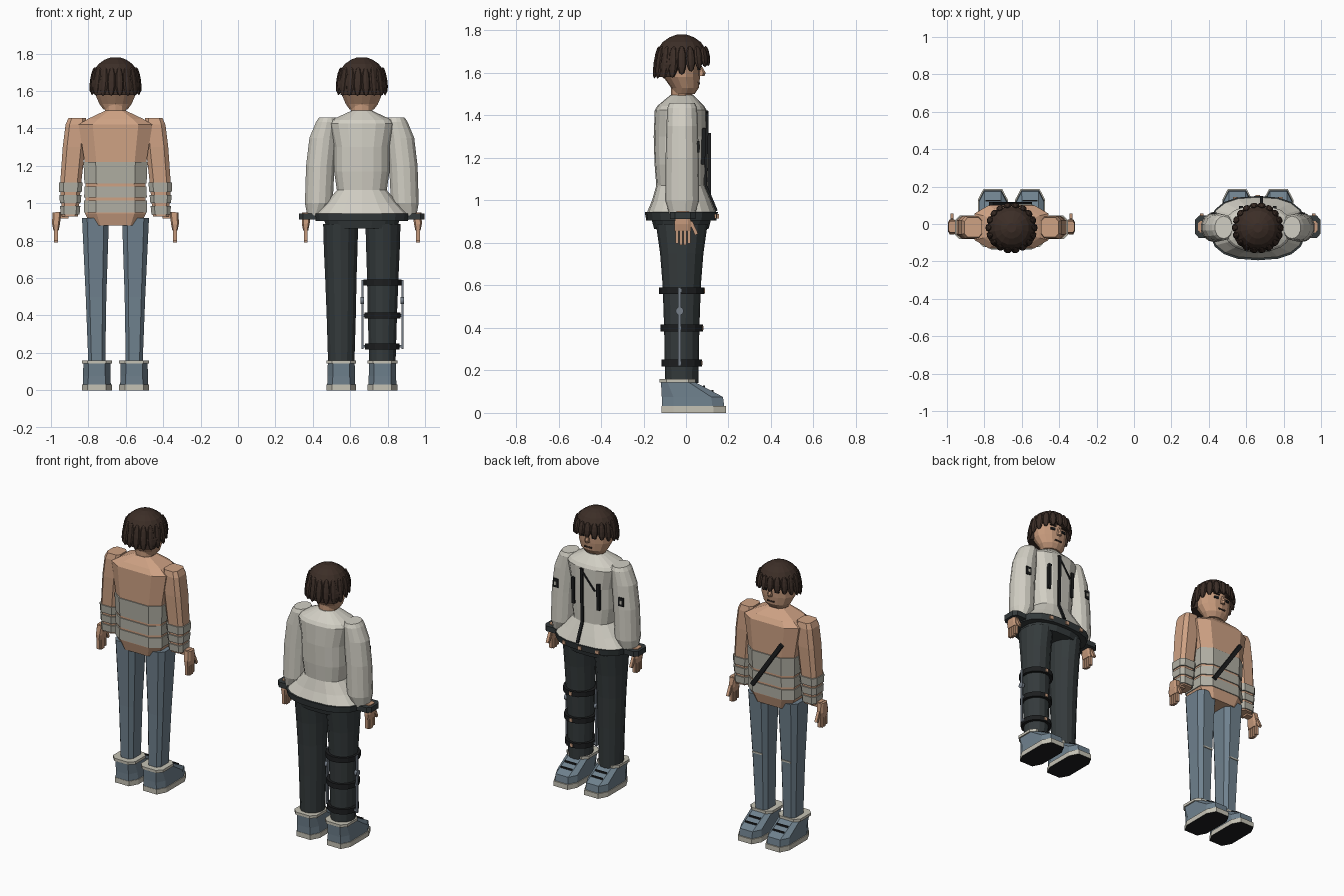
import bpy, bmesh, math
from mathutils import Matrix, Vector

if "Cube" in bpy.data.objects:
    bpy.data.objects.remove(bpy.data.objects["Cube"])


def material(name, r, g, b):
    m = bpy.data.materials.new(name)
    m.use_nodes = True
    m.diffuse_color = (r, g, b, 1)
    m.node_tree.nodes["Principled BSDF"].inputs["Base Color"].default_value = (r, g, b, 1)
    return m


SKIN = material("skin", .56, .32, .20)
HAIR = material("dark_brown_hair", .045, .027, .02)
KNIT = material("peach_knit", .62, .36, .23)
GREY = material("warm_grey_stripe", .44, .43, .37)
COAT = material("off_white_cloth", .64, .62, .55)
DENIM = material("blue_grey_denim", .16, .22, .27)
DARK = material("charcoal_cloth", .035, .043, .045)
BLACK = material("black_rubber", .012, .013, .014)
CREAM = material("cream_trim", .56, .54, .46)
METAL = material("grey_metal", .18, .21, .25)

origin = Vector((0, 0, 0))  # where the current figure stands
prefix = ""


def finish(name, bm, mats, rule=None):
    bmesh.ops.recalc_face_normals(bm, faces=bm.faces)
    bm.normal_update()
    if rule:
        for f in bm.faces:
            f.material_index = rule(f)
    me = bpy.data.meshes.new(prefix + name)
    bm.to_mesh(me)
    bm.free()
    for m in mats:
        me.materials.append(m)
    ob = bpy.data.objects.new(prefix + name, me)
    ob.location = origin
    bpy.context.collection.objects.link(ob)
    return ob


def section(sides, power):
    """Unit cross-section: a chamfered box, or a round one with fuller corners."""
    if sides == "box":
        c = .62
        return [(1, -c), (1, c), (c, 1), (-c, 1), (-1, c), (-1, -c), (-c, -1), (c, -1)]
    pts = []
    for i in range(sides):
        a = math.tau * (i + .5) / sides
        x, y = math.cos(a), math.sin(a)
        pts.append((math.copysign(abs(x) ** power, x), math.copysign(abs(y) ** power, y)))
    return pts


def loft(name, rings, mats, sides=12, power=1, rule=None):
    """Skin rings of (z, centre x, centre y, half width, half depth)."""
    bm = bmesh.new()
    loops = [[bm.verts.new((cx + u * rx, cy + v * ry, z)) for u, v in section(sides, power)]
             for z, cx, cy, rx, ry in rings]
    n = len(loops[0])
    for a, b in zip(loops, loops[1:]):
        for i in range(n):
            bm.faces.new((a[i], a[(i + 1) % n], b[(i + 1) % n], b[i]))
    bm.faces.new(loops[0])
    bm.faces.new(loops[-1])
    return finish(name, bm, mats, rule)


def at_height(rings, z):
    for a, b in zip(rings, rings[1:]):
        if a[0] <= z <= b[0]:
            t = (z - a[0]) / (b[0] - a[0])
            return [p + (q - p) * t for p, q in zip(a, b)]
    return list(rings[-1])


def bands(name, rings, spans, mat, sides, grow):
    for i, (lo, hi) in enumerate(spans):
        r = [at_height(rings, z) for z in (lo, hi)]
        loft(f"{name}_{i + 1}", [(z, x, y, w + grow, d + grow) for z, x, y, w, d in r], [mat], sides)


def bar(name, a, b, width, thick, mat):
    """Flat bar from a to b whose thin side faces along y."""
    a, b = Vector(a), Vector(b)
    d = (b - a).normalized()
    y = Vector((0, 1, 0)) if abs(d.y) < .9 else Vector((0, 0, 1))
    x = y.cross(d).normalized()
    rot = Matrix((x, d.cross(x), d)).transposed().to_4x4()
    bm = bmesh.new()
    bmesh.ops.create_cube(bm, size=1, matrix=Matrix.Translation((a + b) / 2) @ rot
                          @ Matrix.Diagonal((width, thick, (b - a).length, 1)))
    return finish(name, bm, [mat])


def mirrored(rings, s):
    return [(z, s * x, y, w, d) for z, x, y, w, d in rings]


def head():
    loft("neck", [(1.46, 0, -.02, .06, .05), (1.54, 0, -.02, .06, .05)], [SKIN], 10)
    loft("head", [(1.50, 0, -.01, .065, .05), (1.53, 0, -.005, .088, .065),
                  (1.58, 0, -.02, .11, .086), (1.65, 0, -.02, .115, .088),
                  (1.73, 0, -.02, .08, .07)], [SKIN], 14)
    loft("nose", [(1.585, 0, .065, .016, .022), (1.60, 0, .07, .014, .023),
                  (1.64, 0, .06, .007, .01)], [SKIN], 6)
    bar("mouth", (-.025, .062, 1.55), (.025, .062, 1.55), .008, .008, HAIR)
    for s, side in ((1, "left"), (-1, "right")):
        bar(side + "_eye", (s * .028, .064, 1.622), (s * .056, .058, 1.622), .015, .009, BLACK)
        bar(side + "_brow", (s * .022, .068, 1.645), (s * .062, .06, 1.648), .008, .009, HAIR)
    # Hair cap, long at the back and short over the brow
    loft("hair_cap", [(1.58, 0, -.085, .115, .055), (1.64, 0, -.058, .128, .085),
                      (1.675, 0, -.023, .128, .118), (1.71, 0, -.02, .118, .116),
                      (1.745, 0, -.02, .092, .092), (1.768, 0, -.02, .058, .058),
                      (1.78, 0, -.02, .025, .025)], [HAIR], 16)
    bm = bmesh.new()
    count = 18
    for i in range(count):
        a = math.tau * i / count
        back = .5 - .5 * math.sin(a)
        half = .038 + .03 * min(1, back * 1.4)
        z = 1.71 - half + .008
        tilt = Matrix.Rotation(a, 4, 'Z') @ Matrix.Rotation(-.15, 4, 'Y')
        pos = Matrix.Translation((.122 * math.cos(a), -.02 + .12 * math.sin(a), z))
        bmesh.ops.create_uvsphere(bm, u_segments=8, v_segments=6, radius=1,
                                  matrix=pos @ tilt @ Matrix.Diagonal((.014, .023, half + .01, 1)))
    finish("hair_locks", bm, [HAIR])


def hand(s, side, x):
    loft(side + "_palm", mirrored([(.855, x, -.015, .014, .038), (.89, x, -.015, .021, .04),
                                   (.95, x - .005, -.015, .024, .03)], s), [SKIN], "box")
    for i in range(4):
        y = -.043 + i * .019
        tip = .785 + .008 * abs(i - 1.5)
        bar(f"{side}_finger_{i + 1}", (s * x, y, tip), (s * x, y, .87), .02, .015, SKIN)
    bar(side + "_thumb", (s * x, .022, .90), (s * x, .05, .84), .018, .016, SKIN)


def shoe(s, side, x):
    loft(side + "_sole", mirrored([(0, x, .036, .08, .152), (.032, x, .036, .08, .152)], s),
         [CREAM, BLACK], "box", rule=lambda f: int(f.normal.z < -.9))
    loft(side + "_shoe", mirrored([(.032, x, .033, .075, .147), (.075, x, .03, .073, .144),
                                   (.147, x, -.04, .072, .078)], s), [DENIM], "box")
    loft(side + "_shoe_collar", mirrored([(.143, x, -.04, .08, .084), (.16, x, -.04, .08, .084)], s),
         [CREAM], "box")
    for i in range(2):
        y, z = .085 + .04 * i, .124 - .022 * i
        bar(f"{side}_lace_{i + 1}", (s * x - .04, y, z), (s * x + .04, y, z), .012, .009, BLACK)


SIDES = ((1, "left"), (-1, "right"))

# Figure in the striped sweater
origin, prefix = Vector((-.655, 0, 0)), "sweater_figure_"
head()
torso = [(.88, 0, -.015, .13, .095), (.945, 0, -.015, .163, .112), (1.1, 0, -.015, .16, .112),
         (1.22, 0, -.015, .165, .116), (1.42, 0, -.015, .197, .115), (1.45, 0, -.015, .15, .095),
         (1.495, 0, -.02, .055, .05)]
loft("sweater", torso, [KNIT], "box")
bands("sweater_stripe", torso, [(.95, 1.015), (1.03, 1.09), (1.105, 1.22)], GREY, "box", .006)
bar("chest_strap", (.10, .109, 1.0), (-.11, .109, 1.31), .026, .018, BLACK)
for s, side in SIDES:
    arm = [(.93, .243, -.018, .043, .045), (1.1, .24, -.018, .056, .055),
           (1.3, .222, -.018, .06, .062), (1.42, .21, -.018, .057, .06), (1.455, .205, -.018, .047, .052)]
    arm = mirrored(arm, s)
    loft(side + "_sleeve", arm, [KNIT], "box")
    bands(side + "_sleeve_stripe", arm, [(.94, .985), (1.0, 1.045), (1.06, 1.11)], GREY, "box", .007)
    hand(s, side, .318)
    bar(side + "_wrist", (s * .25, -.015, .935), (s * .32, -.015, .935), .035, .045, SKIN)
    loft(side + "_jeans_leg", mirrored([(.14, .1, -.025, .045, .062), (.5, .104, -.02, .055, .07),
                                        (.92, .107, -.015, .072, .09)], s), [DENIM], "box")
    bar(side + "_knee_seam", (s * .104 - .035, .052, .53), (s * .104 + .035, .052, .53), .01, .009, CREAM)
    shoe(s, side, .10)

# Figure in the jacket
origin, prefix = Vector((.662, 0, 0)), "jacket_figure_"
head()
coat = [(.945, 0, -.02, .25, .163), (1.0, 0, -.02, .195, .14), (1.07, 0, -.025, .135, .115),
        (1.17, 0, -.028, .15, .12), (1.3, 0, -.028, .15, .124), (1.425, 0, -.025, .178, .122),
        (1.445, 0, -.025, .165, .11), (1.495, 0, -.02, .055, .055)]
loft("jacket", coat, [COAT], 18, .8)
loft("jacket_hem", [(.905, 0, -.022, .25, .165), (.945, 0, -.022, .258, .172)], [DARK], 18, .8)


def on_front(x, z):
    _, _, cy, w, d = at_height(coat, z)
    return (x, cy + d * max(0, 1 - abs(x / w) ** 2.5) ** .4 + .002, z)


# Front closure, pocket zips and shoulder strap follow the jacket surface
levels = [.95, 1.0, 1.07, 1.17, 1.3, 1.42]
for i, (lo, hi) in enumerate(zip(levels, levels[1:])):
    bar(f"front_zip_{i + 1}", on_front(.02, lo), on_front(.02, hi), .018, .014, BLACK)
for s, side in SIDES:
    bar(side + "_pocket_zip", on_front(s * .09, 1.17), on_front(s * .09, 1.34), .02, .02, BLACK)
bar("shoulder_strap", on_front(.03, 1.42), on_front(-.07, 1.29), .01, .012, BLACK)
for x in (-.12, 0, .12):
    y = -.022 + .172 * (1 - abs(x / .258) ** 2.5) ** .4
    bar(f"hem_buckle_{x}", (x - .012, y, .925), (x + .012, y, .925), .022, .009, KNIT)

loft("trouser_waist", [(.865, 0, -.022, .19, .13), (.91, 0, -.022, .205, .142)], [DARK], 16, .8)
for s, side in SIDES:
    loft(side + "_sleeve", mirrored([(.935, .248, -.018, .045, .06), (1.0, .23, -.018, .076, .08),
                                     (1.2, .222, -.018, .078, .078), (1.35, .206, -.018, .076, .074),
                                     (1.435, .186, -.018, .06, .07), (1.458, .183, -.018, .047, .06)], s),
         [COAT], 14)
    loft(side + "_cuff", mirrored([(.912, .28, -.015, .056, .06), (.946, .28, -.015, .056, .06)], s),
         [DARK], "box")
    bar(side + "_arm_patch", (s * .235, .058, 1.225), (s * .235, .058, 1.28), .036, .009, BLACK)
    bar(side + "_arm_patch_mark", (s * .235, .062, 1.24), (s * .235, .062, 1.262), .014, .006, CREAM)
    hand(s, side, .30)
    loft(side + "_trouser_leg", mirrored([(.14, .11, -.02, .072, .078), (.4, .11, -.02, .08, .083),
                                          (.6, .112, -.02, .086, .09), (.75, .113, -.02, .092, .102),
                                          (.89, .113, -.02, .096, .122)], s), [DARK], 14)
    shoe(s, side, .11)

# Leg brace
for i, z in enumerate((.235, .4, .575)):
    w = .087 + .03 * z
    loft(f"brace_strap_{i + 1}", [(z - .016, .11, -.02, w, w + .002), (z + .016, .11, -.02, w, w + .002)],
         [BLACK], 14)
    bar(f"brace_buckle_{i + 1}", (.10, w - .02, z), (.12, w - .02, z), .02, .009, KNIT)
    for x in (.015, .205):
        bar(f"brace_stub_{i + 1}", (x - .012, -.03, z), (x + .012, -.03, z), .014, .016, METAL)
for x, side in ((.217, "outer"), (.003, "inner")):
    bar(side + "_brace_rod", (x, -.03, .22), (x, -.03, .59), .011, .014, METAL)
    bm = bmesh.new()
    bmesh.ops.create_cone(bm, cap_ends=True, segments=12, radius1=.019, radius2=.019, depth=.018,
                          matrix=Matrix.Translation((x, -.03, .48)) @ Matrix.Rotation(math.pi / 2, 4, 'Y'))
    finish(side + "_brace_hinge", bm, [METAL])
